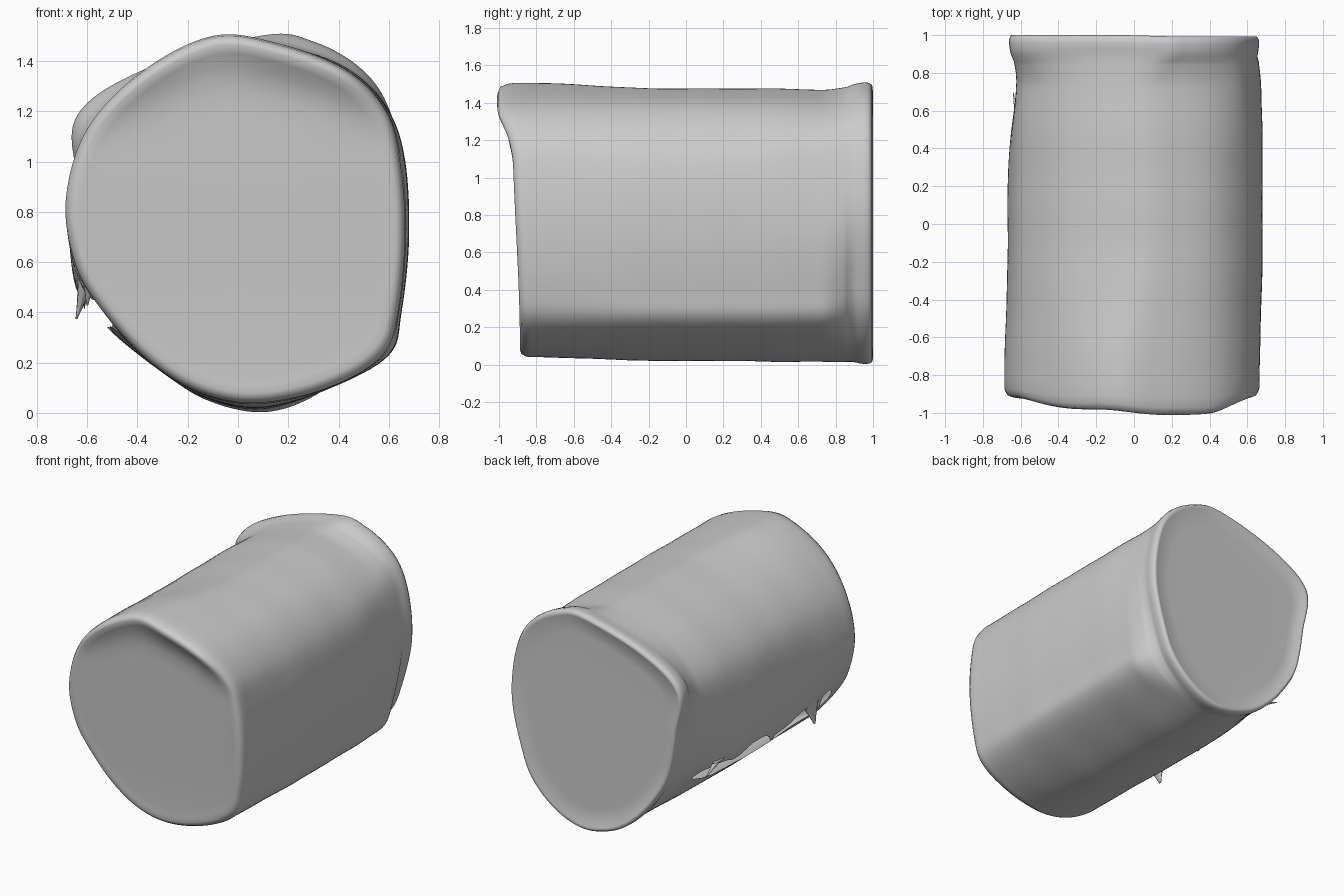
import bpy, bmesh, math
from mathutils import Vector

if "Cube" in bpy.data.objects:
    bpy.data.objects.remove(bpy.data.objects["Cube"])

# Matching cross-sections (x, z), clockwise from the top
FRONT = [(-.1, 1.5), (.16, 1.47), (.43, 1.365), (.59, 1.2), (.645, 1.0), (.665, .72), (.64, .42), (.575, .23),
         (.36, .1), (.08, .04), (-.15, .08), (-.36, .21), (-.55, .42), (-.65, .6), (-.685, .85), (-.6, 1.13), (-.38, 1.36)]
MID = [(0, 1.47), (.24, 1.445), (.45, 1.36), (.6, 1.2), (.665, 1.0), (.68, .7), (.65, .4), (.6, .23),
       (.37, .1), (.09, .02), (-.15, .07), (-.34, .19), (-.52, .34), (-.645, .5), (-.665, .82), (-.595, 1.13), (-.36, 1.35)]
BACK = [(.1, 1.5), (.3, 1.475), (.48, 1.375), (.59, 1.23), (.65, 1.0), (.655, .74), (.585, .45), (.5, .25),
        (.32, .08), (.1, .005), (-.14, .06), (-.32, .19), (-.46, .36), (-.56, .55), (-.615, .85), (-.645, 1.17), (-.36, 1.37)]
SUB = 8
N = len(FRONT) * SUB
MID_Z = .75


def smooth(a, b, t):
    t = max(0, min(1, (t - a) / (b - a)))
    return t * t * (3 - 2 * t)


def closed_curve(pts):
    """Closed Catmull-Rom curve through the points."""
    p = [Vector(q) for q in pts]
    n, out = len(p), []
    for i in range(n):
        a, b, c, d = p[i - 1], p[i], p[(i + 1) % n], p[(i + 2) % n]
        for k in range(SUB):
            t = k / SUB
            out.append(.5 * (2 * b + (c - a) * t + (2 * a - 5 * b + 4 * c - d) * t * t
                             + (3 * b - a - 3 * c + d) * t ** 3))
    return out


def section(y):
    """Blend the cross-sections; the back's lower right and upper left change only near its rim."""
    pts = []
    for i, m in enumerate(MID):
        m = Vector(m)
        if y < 0:
            pts.append(m.lerp(Vector(FRONT[i]), smooth(.1, .85, -y)))
        else:
            late = i in (0, 1, 2, 5, 6, 7, 8, 15, 16)
            pts.append(m.lerp(Vector(BACK[i]), smooth(.72 if late else .2, .98, y)))
    return closed_curve(pts)


def front_y(x, z, rim):
    """Front face leans forward at the top, with a lip around its edge."""
    lip = smooth(1.05, 1.4, z) * (.055 + .03 * smooth(-.2, .15, x) - .045 * smooth(.4, .62, x))
    return -.885 - .04 * smooth(.1, 1.3, z) - lip * rim


def add_ring(bm, pts, scale, yfun):
    ring = []
    for p in pts:
        x, z = p.x * scale, MID_Z + (p.y - MID_Z) * scale
        ring.append(bm.verts.new((x, yfun(x, z), z)))
    return ring


def make_object(name, bm):
    me = bpy.data.meshes.new(name)
    bm.to_mesh(me)
    bm.free()
    ob = bpy.data.objects.new(name, me)
    bpy.context.collection.objects.link(ob)
    for f in me.polygons:
        f.use_smooth = True


# Lumpy drum body with front and back faces
bm = bmesh.new()
rings = []
fs = section(-.9)
for s, rim, off in ((.15, 0, 0), (.4, 0, 0), (.6, 0, 0), (.7, .06, 0), (.78, .22, 0), (.84, .45, 0), (.9, .75, 0),
                    (.945, .97, -.003), (.975, .97, .005), (.992, .85, .025), (1.0, .5, .045)):
    rings.append(add_ring(bm, fs, s, lambda x, z: front_y(x, z, rim) + off))
STEPS = 84
for i in range(STEPS + 1):
    y = -.82 + 1.68 * i / STEPS
    s = 1 + .001 * math.sin(y * 17) - .012 * smooth(.45, .85, y)
    rings.append(add_ring(bm, section(y), s, lambda x, z: y))
bs = section(1)
for s, y in ((.988, .89), (.997, .92), (1.003, .95), (1.0, .975), (.985, .992), (.96, .99),
             (.92, .982), (.8, .98), (.5, .98), (.2, .98)):
    rings.append(add_ring(bm, bs, s, lambda x, z: y + .008 * smooth(.3, -.1, x) * (s > .95)))
for a, b in zip(rings, rings[1:]):
    for k in range(N):
        bm.faces.new((a[k], a[(k + 1) % N], b[(k + 1) % N], b[k]))
bm.faces.new(rings[0])
bm.faces.new(rings[-1])
bmesh.ops.recalc_face_normals(bm, faces=bm.faces)

# Ragged opening along the lower left side
torn = []
for f in bm.faces:
    c = f.calc_center_median()
    if c.x < -.35 and -.78 < c.y < .68:
        end = min(1, (c.y + .78) / .12, (.68 - c.y) / .25)
        top = .42 + end * (.05 + .03 * math.sin(c.y * 13) + .01 * math.sin(c.y * 31 + 1))
        top += .1 * math.exp(-((c.y + .68) / .07) ** 2)
        low = .40 - end * (.075 + .02 * math.sin(c.y * 9 + 2))
        if low < c.z < top:
            torn.append(f)
bmesh.ops.delete(bm, geom=torn, context='FACES')
edge = [v for v in bm.verts if v.is_boundary]
for _ in range(5):
    # average along the torn edge only
    new = {}
    for v in edge:
        near = [e.other_vert(v).co for e in v.link_edges if e.is_boundary]
        new[v] = v.co * .5 + sum(near, Vector()) * (.5 / len(near))
    for v, co in new.items():
        v.co = co
make_object("drum_body", bm)

# Pointed shreds hanging at the opening: y, z, half sizes in x and y, tip
SHREDS = (((-.6, -.5, .53), .035, .09, (-.645, -.5, .365)), ((-.59, -.62, .55), .03, .06, (-.6, -.6, .42)),
          ((-.62, -.1, .52), .02, .12, (-.61, -.07, .41)), ((-.615, .52, .5), .015, .06, (-.64, .7, .45)))
for i, (base, rx, ry, tip) in enumerate(SHREDS):
    bm = bmesh.new()
    loops = []
    for t in (0, .2, .4, .6, .8, .95):
        c = Vector(base).lerp(Vector(tip), t)
        r = (1 - t) ** 1.2 + .08
        loops.append([bm.verts.new(c + Vector((rx * r * math.cos(a), ry * r * math.sin(a), 0)))
                      for a in (k * math.tau / 12 for k in range(12))])
    for a, b in zip(loops, loops[1:]):
        for k in range(12):
            bm.faces.new((a[k], a[(k + 1) % 12], b[(k + 1) % 12], b[k]))
    bm.faces.new(loops[-1])
    bmesh.ops.recalc_face_normals(bm, faces=bm.faces)
    make_object(f"shred_{i + 1}", bm)
